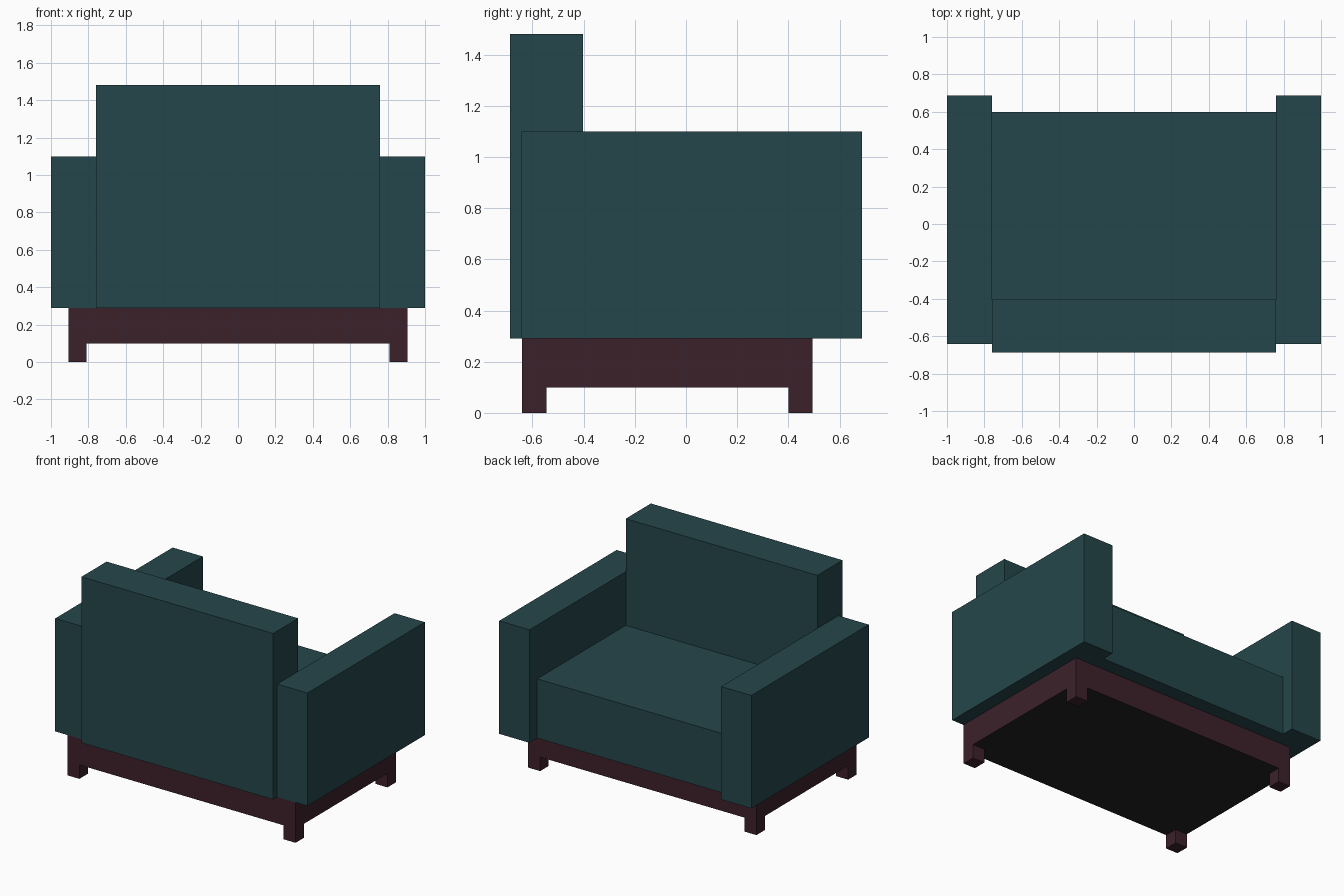
import bpy
import bmesh

if "Cube" in bpy.data.objects:
    bpy.data.objects.remove(bpy.data.objects["Cube"])


def material(name, rgb):
    m = bpy.data.materials.new(name)
    m.diffuse_color = (*rgb, 1.0)
    m.use_nodes = True
    m.node_tree.nodes["Principled BSDF"].inputs["Base Color"].default_value = m.diffuse_color
    return m


TEAL = material("teal fabric", (0.018, 0.062, 0.070))
WOOD = material("dark red wood", (0.046, 0.0155, 0.024))
BLACK = material("black underside", (0.016, 0.016, 0.016))


def box(name, x, y, z, mat):
    """Box from (min, max) ranges on each axis."""
    bm = bmesh.new()
    bmesh.ops.create_cube(bm, size=1.0)
    for v in bm.verts:
        for i, (lo, hi) in enumerate((x, y, z)):
            v.co[i] = lo if v.co[i] < 0 else hi
    bm.normal_update()
    mesh = bpy.data.meshes.new(name)
    bm.to_mesh(mesh)
    bm.free()
    mesh.materials.append(mat)
    obj = bpy.data.objects.new(name, mesh)
    bpy.context.collection.objects.link(obj)
    return obj


BASE_Z, SEAT_Z = 0.10, 0.29
ARM_IN, BASE_X = 0.76, 0.905
BASE_Y0, BASE_Y1 = -0.64, 0.495
LEG = 0.095

# Upholstery
box("backrest", (-ARM_IN, ARM_IN), (-0.688, -0.403), (SEAT_Z, 1.48), TEAL)
box("seat", (-ARM_IN, ARM_IN), (-0.403, 0.60), (SEAT_Z, 0.715), TEAL)
for side, x in (("left", (-1.0, -ARM_IN)), ("right", (ARM_IN, 1.0))):
    box(side + "_arm", x, (-0.642, 0.688), (SEAT_Z, 1.10), TEAL)

# Base frame with a black underside
base = box("base", (-BASE_X, BASE_X), (BASE_Y0, BASE_Y1), (BASE_Z, SEAT_Z), WOOD)
base.data.materials.append(BLACK)
for p in base.data.polygons:
    if p.normal.z < -0.5:
        p.material_index = 1

# Corner legs
for sx, x in (("left", (-BASE_X, -BASE_X + LEG)), ("right", (BASE_X - LEG, BASE_X))):
    for sy, y in (("front", (BASE_Y0, BASE_Y0 + LEG)), ("back", (BASE_Y1 - LEG, BASE_Y1))):
        box(f"{sy}_{sx}_leg", x, y, (0.0, BASE_Z), WOOD)
